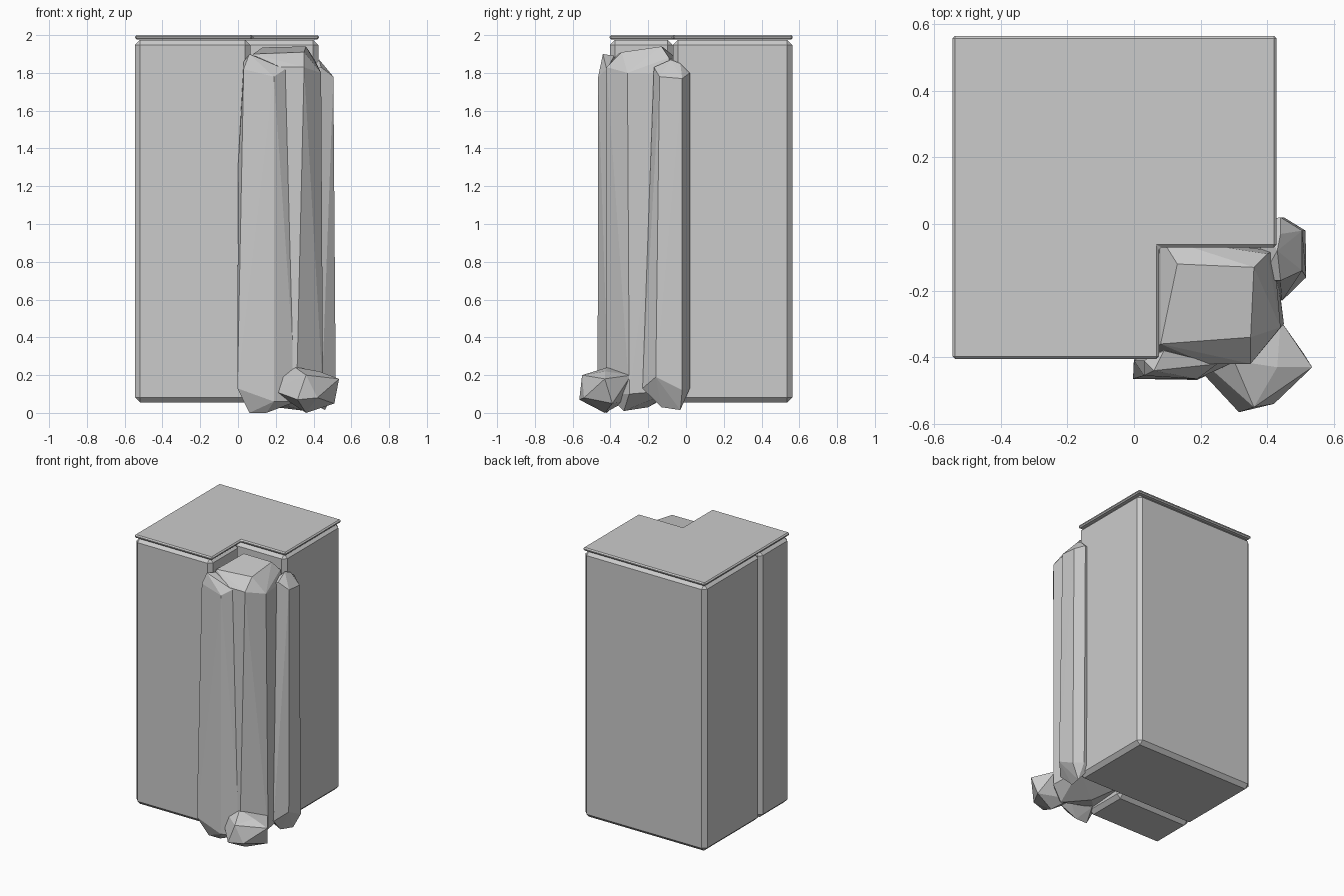
import bpy, bmesh


def finish(bm, name):
    bmesh.ops.recalc_face_normals(bm, faces=bm.faces)
    me = bpy.data.meshes.new(name)
    bm.to_mesh(me)
    bm.free()
    ob = bpy.data.objects.new(name, me)
    bpy.context.collection.objects.link(ob)
    return ob


def prism(name, outline, z0, z1, bevel):
    """Extruded outline with chamfered edges."""
    bm = bmesh.new()
    face = bm.faces.new([bm.verts.new((x, y, z0)) for x, y in outline])
    ext = bmesh.ops.extrude_face_region(bm, geom=[face])
    for v in ext["geom"]:
        if isinstance(v, bmesh.types.BMVert):
            v.co.z = z1
    if face.is_valid and len(bm.faces) < len(outline) + 2:
        bm.faces.new(face.verts)
    bmesh.ops.recalc_face_normals(bm, faces=bm.faces)
    bmesh.ops.bevel(bm, geom=bm.edges[:], offset=bevel, segments=1,
                    affect='EDGES', profile=0.5)
    return finish(bm, name)


def rock(name, points):
    """Flat-faced stone: convex hull of a few corner points."""
    bm = bmesh.new()
    for p in points:
        bm.verts.new(p)
    res = bmesh.ops.convex_hull(bm, input=bm.verts[:])
    loose = [v for v in bm.verts if not v.link_faces]
    bmesh.ops.delete(bm, geom=loose, context='VERTS')
    return finish(bm, name)


def rect(x0, x1, y0, y1):
    return [(x0, y0), (x1, y0), (x1, y1), (x0, y1)]


# stone blocks forming the L-shaped body
prism("back_block", rect(-0.545, 0.425, -0.07, 0.563), 0.055, 1.975, 0.027)
prism("front_block", rect(-0.545, 0.065, -0.403, -0.07), 0.055, 1.975, 0.027)

# thin L-shaped top plate
prism("top_plate", [(-0.545, -0.405), (0.075, -0.405), (0.075, -0.07),
                    (0.428, -0.07), (0.428, 0.565), (-0.545, 0.565)],
      1.977, 2.0, 0.008)

# large rock column filling the notch
rock("corner_column", [
    (0.13, -0.12, 1.935), (0.36, -0.13, 1.94), (0.08, -0.36, 1.90),
    (0.35, -0.34, 1.91), (0.35, -0.42, 1.83), (0.22, -0.42, 1.83),
    (0.40, -0.09, 1.88), (0.44, -0.31, 1.80), (0.42, -0.08, 1.80),
    (0.08, -0.04, 1.87), (0.05, -0.38, 1.80),
    (0.31, -0.42, 0.10), (0.20, -0.42, 0.10), (0.45, -0.30, 0.10),
    (0.42, -0.06, 0.12), (0.06, -0.04, 0.12), (0.05, -0.36, 0.10),
    (0.36, -0.33, 0.01), (0.20, -0.20, 0.03)])

# thin slab leaning on the front
rock("front_slab", [
    (0.03, -0.41, 1.86), (0.06, -0.44, 1.90), (0.09, -0.38, 1.89),
    (0.03, -0.455, 1.82), (0.19, -0.465, 1.78), (0.25, -0.42, 1.82),
    (0.0, -0.41, 1.30), (0.0, -0.40, 0.13), (-0.003, -0.465, 0.13),
    (0.19, -0.468, 0.06), (0.31, -0.41, 0.06), (0.25, -0.36, 0.08),
    (0.06, -0.42, 0.0), (0.15, -0.42, 0.0), (0.08, -0.34, 0.08)])

# narrow column on the right side
rock("side_column", [
    (0.43, -0.08, 1.87), (0.44, -0.03, 1.85), (0.44, -0.17, 1.83),
    (0.505, -0.14, 1.78), (0.505, -0.02, 1.77), (0.44, 0.02, 1.80),
    (0.38, -0.17, 1.81), (0.38, 0.01, 1.80),
    (0.445, -0.23, 0.13), (0.517, -0.16, 0.19), (0.515, -0.02, 0.12),
    (0.45, 0.02, 0.13), (0.38, -0.20, 0.12), (0.38, 0.01, 0.12),
    (0.46, -0.03, 0.015), (0.43, -0.13, 0.03)])

# loose boulder at the foot
rock("boulder", [
    (0.30, -0.41, 0.243), (0.43, -0.43, 0.22), (0.535, -0.43, 0.18),
    (0.44, -0.29, 0.20), (0.225, -0.43, 0.19), (0.36, -0.55, 0.20),
    (0.18, -0.42, 0.12), (0.315, -0.565, 0.07), (0.42, -0.54, 0.08),
    (0.51, -0.39, 0.05), (0.28, -0.32, 0.06), (0.36, -0.43, 0.0)])
